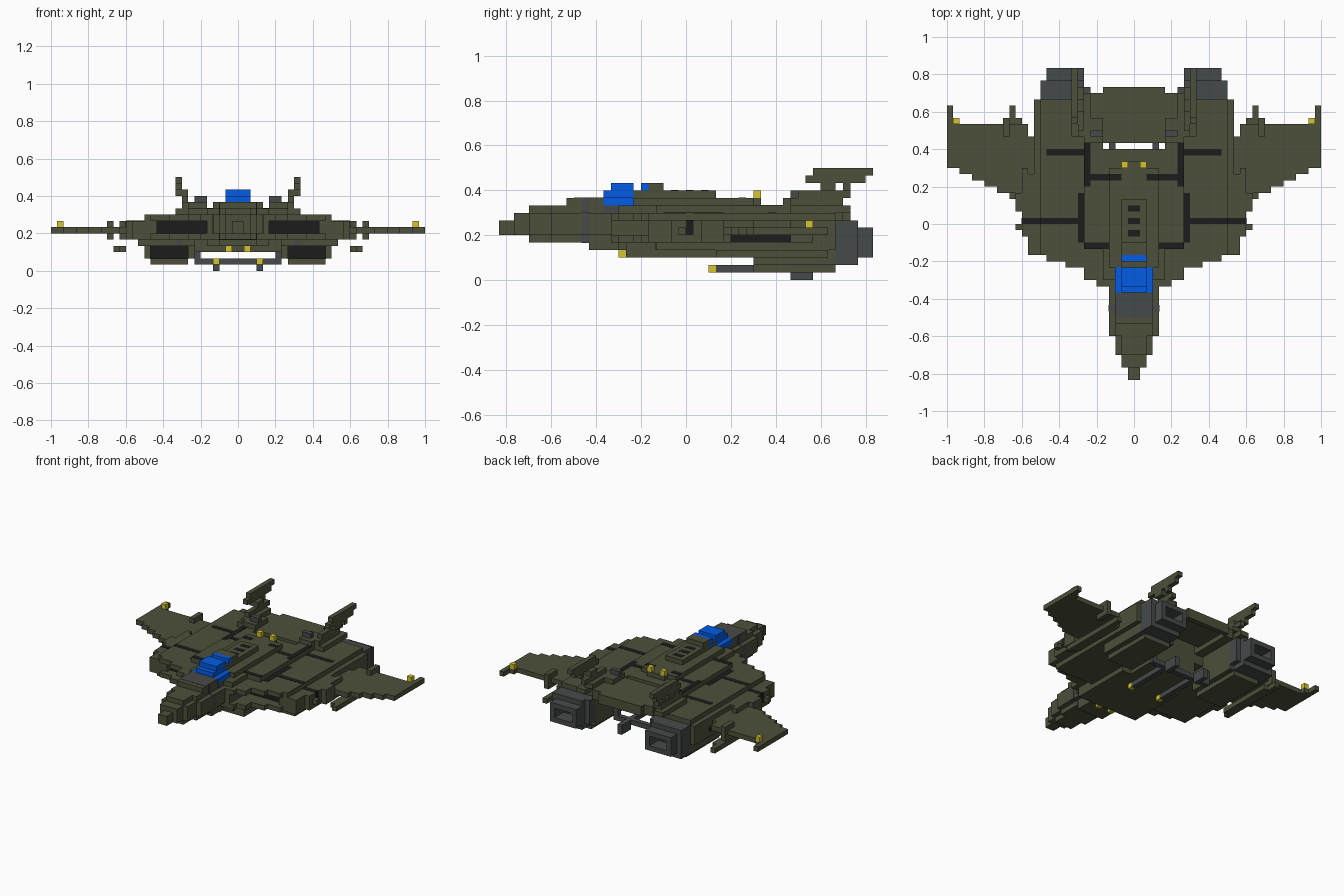
import bpy, bmesh

cube = bpy.data.objects.get("Cube")
if cube:
    bpy.data.objects.remove(cube, do_unlink=True)

U = 1 / 30   # one block
T = 0.05     # thickness of painted plates, in blocks


def material(name, rgb):
    m = bpy.data.materials.new(name)
    m.use_nodes = True
    m.diffuse_color = (*rgb, 1)
    b = m.node_tree.nodes["Principled BSDF"]
    b.inputs["Base Color"].default_value = (*rgb, 1)
    b.inputs["Roughness"].default_value = 0.9
    return m


OLIVE = material("olive", (0.074, 0.079, 0.043))
GREY = material("steel grey", (0.061, 0.068, 0.067))
DARK = material("dark grey", (0.012, 0.012, 0.012))
BLUE = material("canopy blue", (0.001, 0.105, 0.78))
YELLOW = material("lamp yellow", (0.66, 0.56, 0.025))


def part(name, mat, boxes):
    """Boxes are (x0, x1, y0, y1, z0, z1) in blocks; x0 = 0 spans the
    centre line, anything else is mirrored to the other side."""
    bm = bmesh.new()
    for x0, x1, y0, y1, z0, z1 in boxes:
        spans = [(-x1, x1)] if x0 == 0 else [(x0, x1), (-x1, -x0)]
        for a, b in spans:
            vs = bmesh.ops.create_cube(bm, size=1)["verts"]
            for v in vs:
                v.co.x = U * (b if v.co.x > 0 else a)
                v.co.y = U * (y1 if v.co.y > 0 else y0)
                v.co.z = U * (z1 if v.co.z > 0 else z0)
    me = bpy.data.meshes.new(name)
    bm.to_mesh(me)
    bm.free()
    me.materials.append(mat)
    ob = bpy.data.objects.new(name, me)
    bpy.context.collection.objects.link(ob)
    return ob


# Stepped nose and central fuselage
part("nose", OLIVE, [
    (0, 1, -25, -23, 6, 8), (0, 2, -23, -21, 6, 9),
    (0, 3, -21, -18, 6, 9), (0, 2, -21, -18, 5, 10),
    (0, 4, -18, -9, 6, 9), (0, 3, -18, -9, 5, 10), (0, 3, -16, -11, 9, 11),
    (0, 3, -13, -9, 4, 10)])
part("fuselage", OLIVE, [
    (0, 5, -9, 12, 4, 10), (0, 4, -7, 9, 9, 11), (0, 7, -8, 5, 3, 5),
    (0, 5, 5, 12, 3, 5), (0, 2, -7, 4, 11, 12), (0, 2, -5, -3, 12, 13)])
part("nose_collar", GREY, [
    (0, 4 + T, -14, -13, 6, 9 + T), (0, 3 + T, -14, -13, 5 - T, 11),
    (0, 3, -15, -11, 11, 11 + T), (0, 3 + T, -11, -7, 9, 10)])
part("canopy", BLUE, [
    (0, 3 + T, -11, -7, 10, 11 + T), (0, 2, -11, -7, 11, 12),
    (0, 2, -10, -7, 12, 13), (0, 2, -6, -5, 11, 13)])
part("canopy_frame", OLIVE, [(0, 2, -7, -6, 11, 12)])
part("spine_vents", DARK, [(0, 1, y, y + 1, 12, 12 + T) for y in (-2, 0, 2)])

# Hull: stepped leading edge as (half width, front y)
STEPS = [(17, -5), (14, -6), (11, -7), (8, -9), (6, -10)]
part("hull_lower", OLIVE, [(0, x, y, 9, 5, 6) for x, y in STEPS[1:]]
     + [(0, 17, -5, 6, 5, 6), (0, 16, -4, 9, 4, 5), (0, 18, -2, 6, 5, 6)])
part("hull_middle", OLIVE, [
    (0, 13, -4, 12, 6, 8), (13, 17, -5, 8, 6, 8), (0, 5, -10, -4, 6, 8),
    (17, 18, -2, 9, 6, 8), (18, 19, -1, 0, 6, 7), (18, 19, 2, 5, 5, 8),
    (7, 16, 8, 12, 6, 8)])
part("hull_upper", OLIVE, [(0, min(x, 15), y, 12, 8, 9) for x, y in STEPS]
     + [(7, 15, 12, 20, 8, 9), (0, 8, -4, 12, 9, 10)])
part("rear_deck", OLIVE, [
    (0, 7, 13, 21, 9, 10), (0, 5, 13, 22, 9, 10), (0, 5, 21, 22, 8, 10),
    (5, 7, 20, 21, 8, 10), (5, 8, 12, 20, 8, 10)])
part("upper_intakes", DARK, [(5, 13, -4 - T, -4, 6, 8)])

# Panel grooves over the upper hull
part("panel_grooves", DARK, [
    (9, 15, 0, 1, 9, 9 + T), (15, 18, 0, 1, 8, 8 + T),
    (18, 18 + T, 0, 1, 6, 8), (8, 9, -3, 5, 9, 9 + T),
    (4, 8, -4, -3, 10, 10 + T), (7, 8, 6, 13, 10, 10 + T),
    (8, 14, 11, 12, 9, 9 + T), (2, 7, 7, 8, 10, 10 + T)])
part("fuselage_cross_groove", DARK, [(2, 4, 7, 8, 11, 11 + T)])
part("side_slots", DARK, [(15.9, 16 + T, 6, 15, 5, 6)])

# Wings: each chord strip is (inner x, outer x, front y, rear y)
STRIPS = [(15, 17, 4, 14), (17, 19, 4, 16), (18, 22, 5, 16), (22, 24, 6, 16),
          (24, 26, 7, 16), (26, 28, 8, 16), (28, 30, 9, 17), (29, 30, 16, 19)]
part("wings", OLIVE, [s + (6, 7) for s in STRIPS])
part("wing_pylons", OLIVE, [(20, 21, 14, 17, 5, 8)])
part("wing_stores", OLIVE, [(19, 20, 4, 19, 3, 4), (18, 19, 5, 17, 3, 4)])
part("wing_lamps", YELLOW, [(28, 29, 16, 17, 7, 8)])


def ring(x0, x1, y0, y1, z0, z1):
    return [(x0, x1, y0, y1, z1 - 1, z1), (x0, x1, y0, y1, z0, z0 + 1),
            (x0, x0 + 1, y0, y1, z0, z1), (x1 - 1, x1, y0, y1, z0, z1)]


# Engine pods: olive shells with front intakes and deep grey nozzles
part("engine_pods", OLIVE, [
    (7, 15, 10, 14, 2, 8), (8, 14, 9, 20, 1, 2), (14, 15, 9, 20, 2, 8),
    (7, 8, 9, 20, 2, 8), (15, 16, 8, 20, 4, 8)])
part("pod_intakes", DARK, [(8, 14, 10 - T, 10, 2, 4)])
part("engine_nozzles", GREY, ring(7.9, 14.1, 14, 20, 1.9, 8.1)
     + ring(8, 15, 20, 23, 2, 8) + ring(8, 14, 22, 25, 3, 7)
     + [(8, 14, 14, 15, 2, 8), (7, 8, 20, 22, 3, 8)])

# Twin tail fins, stepped outward and back
part("tail_fins", OLIVE, [
    (8, 10, 14, 22, 9, 10), (7, 9, 14, 21, 10, 11), (8, 9, 15, 22, 11, 12),
    (8, 10, 18, 20, 12, 13), (9, 10, 21, 22, 12, 13),
    (9, 10, 16, 24, 13, 14), (9, 10, 17, 25, 14, 15)])
part("deck_boxes", GREY, [(5, 7, 14, 15, 10, 12)])
part("deck_box_bases", OLIVE, [(5, 8, 13, 17, 10, 11)])
part("spine_rear", OLIVE, [(0, 2, 8, 10, 10, 11)])
part("spine_lamps", YELLOW, [(1, 2, 9, 10, 11, 12)])

# Underside: skids, cross bar, struts and lamps
part("skids", GREY, [
    (3, 4, 4, 17, 1, 2), (3, 4, 14, 17, 0, 1), (0, 7, 13, 14, 1, 2),
    (6, 7, 13, 14, 1, 4)])
part("skid_lamps", YELLOW, [(3, 4, 3, 4, 1, 2)])
part("belly_lamps", YELLOW, [(1, 2, -9, -8, 3, 4)])
part("belly_fittings", GREY, [(9, 10, -4 - T, -4, 4, 5)])
